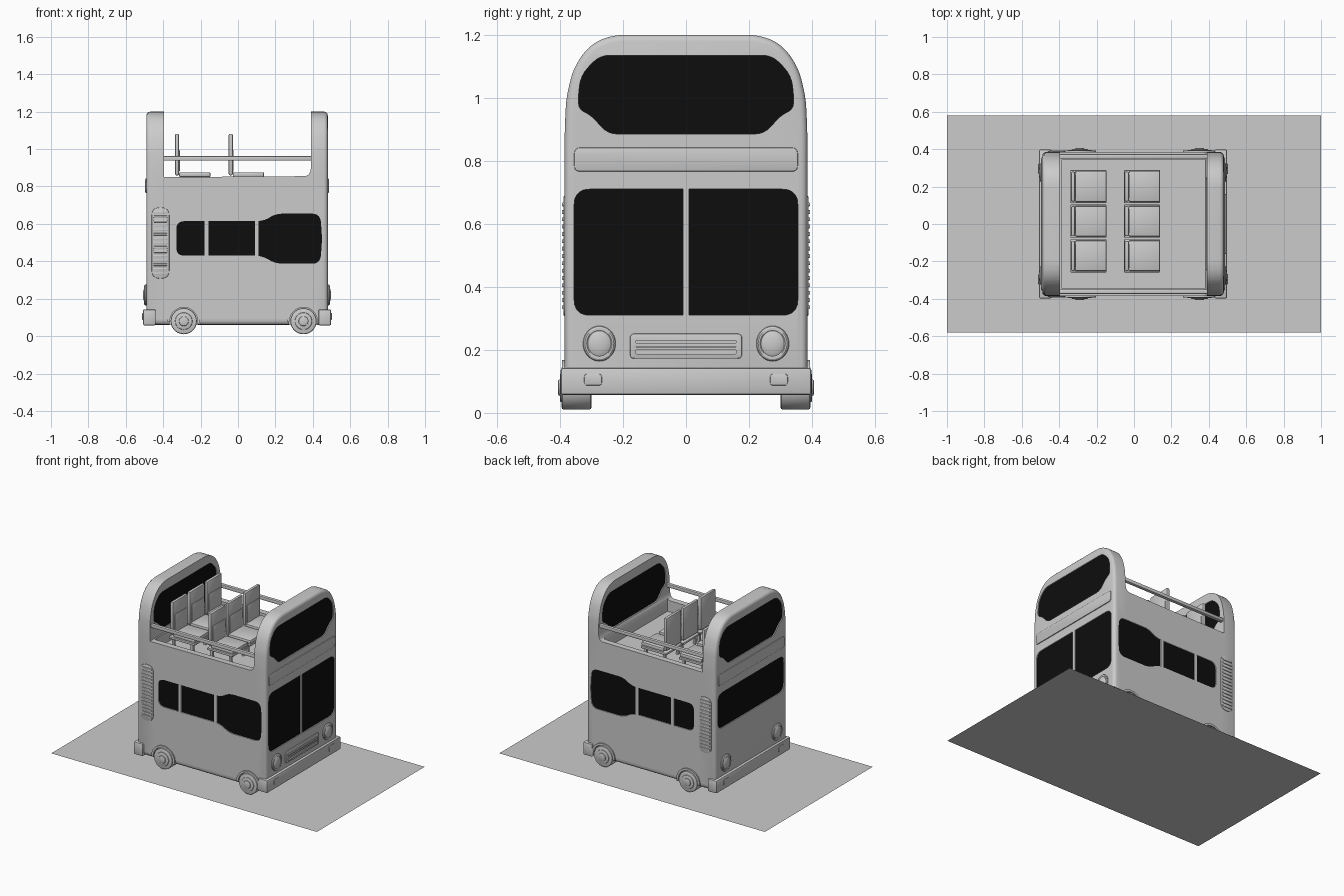
import bpy, bmesh, math
from mathutils import Vector

if "Cube" in bpy.data.objects:
    bpy.data.objects.remove(bpy.data.objects["Cube"])

black = bpy.data.materials.new("dark_glass")
black.diffuse_color = (0.004, 0.004, 0.004, 1)
black.use_nodes = True
black.node_tree.nodes["Principled BSDF"].inputs["Base Color"].default_value = black.diffuse_color


def fillet(pts, r, n=5):
    """Round the corners of a 2D polygon."""
    out, P = [], [Vector(p) for p in pts]
    for i, p in enumerate(P):
        a, b = P[i - 1] - p, P[(i + 1) % len(P)] - p
        p0 = p + a.normalized() * min(r, a.length * .48)
        p2 = p + b.normalized() * min(r, b.length * .48)
        for k in range(n + 1):
            t = k / n
            out.append(p0 * (1 - t) ** 2 + p * 1.0 * (2 * t * (1 - t)) + p2 * t * t)
    return out


def rect(x0, x1, z0, z1):
    return [(x0, z0), (x1, z0), (x1, z1), (x0, z1)]


def apply(ob, mod):
    bpy.context.view_layer.objects.active = ob
    bpy.ops.object.modifier_apply(modifier=mod.name)


def bevel(ob, w, seg=2, angle=40):
    m = ob.modifiers.new("bevel", 'BEVEL')
    m.width, m.segments = w, seg
    m.limit_method, m.angle_limit = 'ANGLE', math.radians(angle)
    apply(ob, m)


def prism(name, pts, axis, a, b, mat=None, bev=0):
    """Extrude a 2D outline along x (outline in y,z) or y (outline in x,z)."""
    bm = bmesh.new()
    put = (lambda p, d: (d, p[0], p[1])) if axis == 'x' else (lambda p, d: (p[0], d, p[1]))
    f = bm.faces.new([bm.verts.new(put(p, a)) for p in pts])
    ext = bmesh.ops.extrude_face_region(bm, geom=[f])
    move = Vector((b - a, 0, 0)) if axis == 'x' else Vector((0, b - a, 0))
    bmesh.ops.translate(bm, vec=move, verts=[v for v in ext['geom'] if isinstance(v, bmesh.types.BMVert)])
    bmesh.ops.recalc_face_normals(bm, faces=bm.faces)
    me = bpy.data.meshes.new(name)
    bm.to_mesh(me)
    bm.free()
    ob = bpy.data.objects.new(name, me)
    bpy.context.collection.objects.link(ob)
    if mat:
        me.materials.append(mat)
    if bev:
        bevel(ob, bev)
    return ob


def box(name, x0, x1, y0, y1, z0, z1, bev=0.0):
    return prism(name, rect(x0, x1, z0, z1), 'y', y0, y1, None, bev)


def cut(ob, cutter):
    m = ob.modifiers.new("cut", 'BOOLEAN')
    m.operation, m.solver, m.object = 'DIFFERENCE', 'EXACT', cutter
    apply(ob, m)
    bpy.data.objects.remove(cutter)


def window(name, pts, axis, surf, s, depth=.01):
    """Recess in the body with a dark pane set into it."""
    cut(body, prism("cutter", pts, axis, surf - s * depth, surf + s * .03))
    prism(name, pts, axis, surf - s * (depth + .02), surf - s * (depth - .004), black)


def circle(cx, cz, r, n=32, a0=0, a1=2 * math.pi):
    return [(cx + r * math.cos(a0 + (a1 - a0) * i / n), cz + r * math.sin(a0 + (a1 - a0) * i / n))
            for i in range(n)]


# base plate under the bus
bpy.ops.mesh.primitive_plane_add(size=2)
base = bpy.context.object
base.name, base.scale = "base_plate", (1, .58, 1)

# body shell: end profile extruded along the bus
half = [(.385, .06), (.385, .9), (.38, 1.0), (.36, 1.085), (.325, 1.145), (.28, 1.183), (.22, 1.2)]
body = prism("bus_body", fillet(half + [(-y, z) for y, z in reversed(half)], .03, 3), 'x', -.49, .48)
bevel(body, .02, 3)

# open top between the two end hoods, then the sunken deck
opening = [(-.395, .85), (.39, .85), (.39, 1.4), (-.395, 1.4)]
opening = [(-.395, .85)] + fillet([(.33, .85), (.39, .86), (.39, 1.0)], .05)[6:12] + [(.39, 1.4), (-.395, 1.4)]
cut(body, prism("cutter", opening, 'y', -.6, .6))
deck = [(-.39, -.345), (.385, -.345), (.385, .345), (-.39, .345)]
cut(body, box("cutter", -.385, .38, -.345, .345, .78, 1.0))

# wheel wells
WHEELS = (-.29, .35)
for x in WHEELS:
    for s in (1, -1):
        cut(body, prism("cutter", circle(x, .08, .078), 'y', s * .28, s * .5))

# end windows, hoods, panels and lights
hood = [(-.25, .885), (.25, .885), (.3, .945), (.345, .965), (.335, 1.07), (.275, 1.135),
        (-.275, 1.135), (-.335, 1.07), (-.345, .965), (-.3, .945)]
hood = fillet(hood, .035, 4)
for end, s, x, inner, zlow in (("front", 1, .48, .39, .31), ("rear", -1, -.49, -.395, .47)):
    window(end + "_upper_window", hood, 'x', x, s)
    window(end + "_upper_window_inside", hood, 'x', inner, -s)
    window(end + "_lower_window", fillet(rect(-.355, .355, zlow, .71), .05), 'x', x, s)
    prism(end + "_sign_panel", fillet(rect(-.355, .355, .766, .842), .02), 'x', x - s * .01, x + s * .006, None, .004)
    ob = box(end + "_bumper", min(x - s * .05, x + s * .018), max(x - s * .05, x + s * .018), -.398, .398, .057, .143, .008)
    for y in (-.275, .275):
        bpy.ops.mesh.primitive_uv_sphere_add(segments=32, ring_count=16, radius=1, location=(x, y, .22))
        bpy.context.object.name = end + "_lamp"
        bpy.context.object.scale = (.018, .043, .048)
        bpy.ops.mesh.primitive_torus_add(major_radius=.043, minor_radius=.009, major_segments=36, minor_segments=10,
                                         location=(x + s * .003, y, .22), rotation=(0, math.pi / 2, 0))
        bpy.context.object.name = end + "_lamp_rim"
        bpy.context.object.scale = (1.08, 1, 1)
        yb = math.copysign(.295, y)
        prism(end + "_bumper_lamp", fillet(rect(yb - .028, yb + .028, .087, .124), .01, 3), 'x',
              x + s * .01, x + s * .022, None, .003)

# windscreen divider and grille
box("windscreen_divider", .465, .48, -.01, .01, .305, .715)
prism("grille_frame", fillet(rect(-.178, .178, .172, .252), .015, 3), 'x', .47, .487, None, .004)
for z0, z1 in ((.186, .202), (.207, .213), (.22, .232)):
    prism("grille_bar", fillet(rect(-.16, .16, z0, z1), .004, 2), 'x', .48, .492)

# both long sides
side = fillet([(-.33, .43), (.13, .43), (.2, .387), (.44, .387), (.45, .52), (.44, .655),
               (.2, .655), (.14, .615), (-.33, .615)], .045)
for s in (1, -1):
    y = s * .385
    window("side_window", side, 'y', y, s)
    for x in (-.168, .1):
        box("side_window_divider", x - .01, x + .01, min(y, y - s * .015), max(y, y - s * .015), .425, .62)
    # louvred vent
    prism("vent_frame", fillet(rect(-.462, -.367, .308, .688), .045), 'y', y - s * .01, y + s * .004, None, .003)
    for i in range(15):
        z = .335 + i * .0233
        prism("vent_slat", rect(-.452, -.377, z - .006, z + .006), 'y', y, y + s * .009, None, .003)
    # hand rail over the side wall
    box("hand_rail", -.4, .395, min(s * .35, s * .374), max(s * .35, s * .374), .938, .962, .005)
    for x in WHEELS:
        # arch trim, tyre and hub
        arc = circle(x, .08, .088, 24, -.2, math.pi + .2) + circle(x, .08, .074, 24, -.2, math.pi + .2)[::-1]
        prism("wheel_arch_trim", arc, 'y', y - s * .02, y + s * .008)
        prism("tyre", circle(x, .08, .07, 40), 'y', s * .3, s * .395, None, .008)
        prism("wheel_rim", circle(x, .08, .046), 'y', s * .38, s * .4, None, .005)
        prism("wheel_hub", circle(x, .08, .026, 24), 'y', s * .38, s * .406, None, .005)

# two rows of three seats on the deck
for x in (-.345, -.058):
    for y in (.2, .015, -.17):
        box("seat_cushion", x + .03, x + .198, y - .082, y + .082, .85, .876, .008)
        box("seat_frame", x + .005, x + .198, y - .088, y + .088, .835, .85, .003)
        box("seat_back", x + .008, x + .03, y - .08, y + .08, .86, 1.082, .007)
        box("seat_back_pad", x + .026, x + .034, y - .065, y + .065, .88, .995, .003)
        for dx in (.03, .17):
            for dy in (-.07, .07):
                box("seat_leg", x + dx - .008, x + dx + .008, y + dy - .008, y + dy + .008, .775, .84)

# smooth shading with sharp edges kept
bpy.ops.object.select_all(action='SELECT')
bpy.ops.object.shade_smooth_by_angle(angle=math.radians(35))
